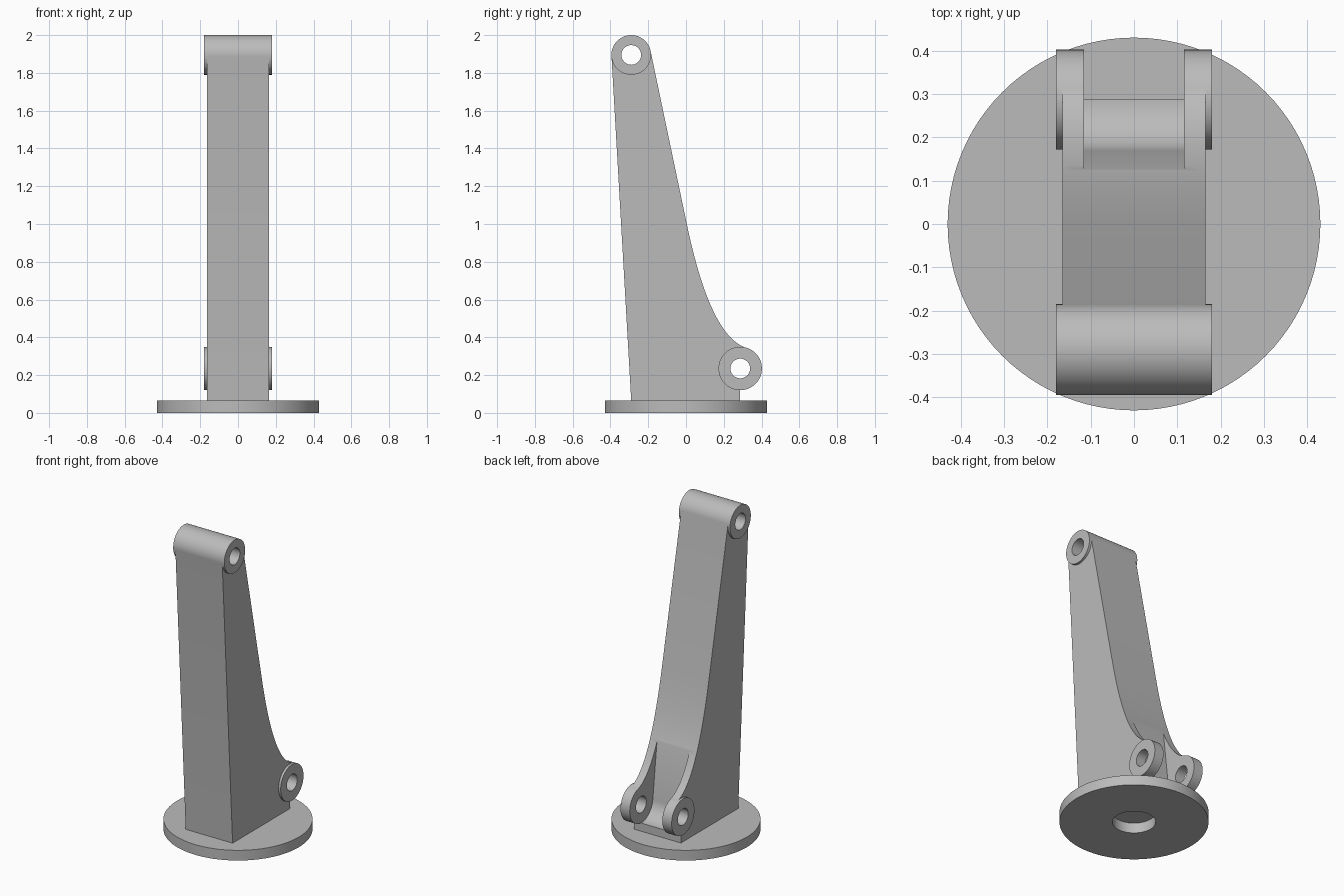
import bpy
import bmesh
from math import sin, cos, pi, radians
from mathutils import Vector
from mathutils.geometry import interpolate_bezier

cube = bpy.data.objects.get("Cube")
if cube:
    bpy.data.objects.remove(cube, do_unlink=True)

grey = bpy.data.materials.new("plain_grey")
grey.use_nodes = True
grey.diffuse_color = (0.5, 0.5, 0.5, 1)
grey.node_tree.nodes["Principled BSDF"].inputs["Base Color"].default_value = grey.diffuse_color

PLATE_TOP = 0.065
HALF_BODY, HALF_BARREL, HALF_SLOT = 0.165, 0.18, 0.115
TOP_PIN, TOP_R = Vector((-0.29, 1.895)), 0.105
LOW_PIN, LOW_R = Vector((0.287, 0.235)), 0.115
PIN_R = 0.052


def circle(centre, radius, start=0, end=2 * pi, steps=72):
    """Points of an arc; a full turn leaves out the repeated end point."""
    count = steps if end - start > 6.28 else steps + 1
    angles = [start + (end - start) * i / steps for i in range(count)]
    return [(centre[0] + radius * cos(a), centre[1] + radius * sin(a)) for a in angles]


def prism(name, points, low, high, axis="x"):
    """Extrude a (y, z) outline along x, or an (x, y) outline along z."""
    bm = bmesh.new()
    place = (lambda p: (low, p[0], p[1])) if axis == "x" else (lambda p: (p[0], p[1], low))
    step = (high - low, 0, 0) if axis == "x" else (0, 0, high - low)
    face = bm.faces.new([bm.verts.new(place(p)) for p in points])
    moved = bmesh.ops.extrude_face_region(bm, geom=[face])["geom"]
    verts = [v for v in moved if isinstance(v, bmesh.types.BMVert)]
    bmesh.ops.translate(bm, verts=verts, vec=step)
    bmesh.ops.recalc_face_normals(bm, faces=bm.faces)
    mesh = bpy.data.meshes.new(name)
    bm.to_mesh(mesh)
    bm.free()
    mesh.materials.append(grey)
    obj = bpy.data.objects.new(name, mesh)
    bpy.context.collection.objects.link(obj)
    return obj


def activate(obj):
    bpy.ops.object.select_all(action="DESELECT")
    obj.select_set(True)
    bpy.context.view_layer.objects.active = obj


def combine(target, tool, operation):
    """Apply a boolean and remove the tool object."""
    mod = target.modifiers.new(operation.lower(), "BOOLEAN")
    mod.operation, mod.solver, mod.object = operation, "EXACT", tool
    activate(target)
    bpy.ops.object.modifier_apply(modifier=mod.name)
    bpy.data.objects.remove(tool, do_unlink=True)


# Round base plate with a central bore, closed above by the arm
base = prism("base_plate", circle((0, 0), 0.43, steps=96), 0, PLATE_TOP, "z")
combine(base, prism("bore_cutter", circle((0, 0), 0.125), -0.1, 0.2, "z"), "DIFFERENCE")

# Tapered arm with a straight front and a back that sweeps out to the lower pin
sweep = interpolate_bezier(Vector((0, 1.02, 0)), Vector((0.07, 0.68, 0)),
                           Vector((0.168, 0.393, 0)), Vector((0.32, 0.344, 0)), 28)
outline = [(-0.29, PLATE_TOP), (-0.3945, 1.889), TOP_PIN, (-0.1875, 1.916)]
outline += [(p.x, p.y) for p in sweep]
outline += [LOW_PIN, (0.287, PLATE_TOP)]
arm = prism("bracket_arm", outline, -HALF_BODY, HALF_BODY)

# Barrels around both pins, slightly wider than the arm
for pin, radius in ((TOP_PIN, TOP_R), (LOW_PIN, LOW_R)):
    barrel = prism("barrel", circle(pin, radius), -HALF_BARREL, HALF_BARREL)
    combine(arm, barrel, "UNION")

# Slot that splits the lower barrel into two ears, with a rounded floor
lean = radians(6.8)
slot_arc = circle(LOW_PIN, LOW_R + 0.003, pi + lean, 1.5 * pi, 20)
start = Vector(slot_arc[0])
slot_top = start + Vector((-sin(lean), cos(lean))) * 0.6
slot = [slot_top] + slot_arc + [(0.6, slot_arc[-1][1]), (0.6, slot_top.y)]
combine(arm, prism("slot_cutter", slot, -HALF_SLOT, HALF_SLOT), "DIFFERENCE")

# Pin holes
for pin in (TOP_PIN, LOW_PIN):
    combine(arm, prism("pin_cutter", circle(pin, PIN_R, steps=48), -0.4, 0.4), "DIFFERENCE")

for obj in (base, arm):
    activate(obj)
    bpy.ops.object.shade_smooth_by_angle(angle=radians(25))
